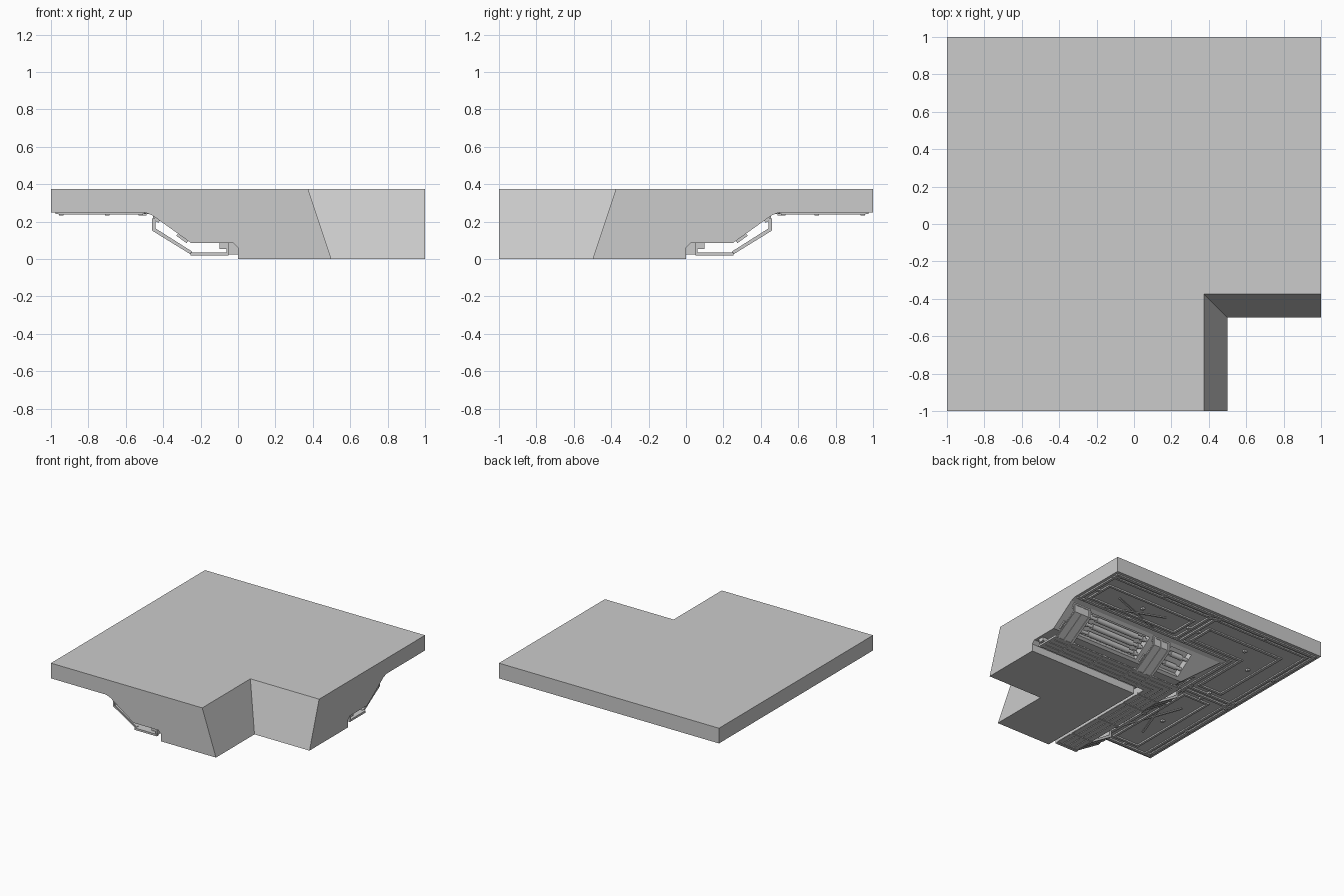
import bpy, bmesh, math
from mathutils import Vector, Matrix

if "Cube" in bpy.data.objects:
    bpy.data.objects.remove(bpy.data.objects["Cube"])

# An arm runs along x at distance w (= y); its twin is mirrored over the diagonal: (x, y) -> (-y, -x)
MIRROR = Matrix(((0, -1, 0, 0), (-1, 0, 0, 0), (0, 0, 1, 0), (0, 0, 0, 1)))


def finish(name, bm, smooth=False):
    bmesh.ops.recalc_face_normals(bm, faces=bm.faces)
    me = bpy.data.meshes.new(name)
    bm.to_mesh(me)
    bm.free()
    ob = bpy.data.objects.new(name, me)
    bpy.context.collection.objects.link(ob)
    if smooth:
        bpy.ops.object.select_all(action='DESELECT')
        ob.select_set(True)
        bpy.context.view_layer.objects.active = ob
        bpy.ops.object.shade_smooth_by_angle(angle=math.radians(40))
    return ob


def loft(bm, rings):
    vs = [[bm.verts.new(p) for p in r] for r in rings]
    n = len(vs[0])
    for a, b in zip(vs, vs[1:]):
        for i in range(n):
            bm.faces.new((a[i], a[(i + 1) % n], b[(i + 1) % n], b[i]))
    bm.faces.new(vs[0])
    bm.faces.new(vs[-1])


def sweep(bm, prof, end=1.0):
    """Mitred sweep of a (w, z) profile around both arms."""
    loft(bm, [[(end, w, z) for w, z in prof],
              [(-w, w, z) for w, z in prof],
              [(-w, -end, z) for w, z in prof]])


def prism(bm, prof, s0, s1):
    """Straight extrusion of a (w, z) profile, on both arms."""
    rings = [[Vector((s, w, z)) for w, z in prof] for s in (s0, s1)]
    loft(bm, rings)
    loft(bm, [[MIRROR @ p for p in r] for r in rings])


def rect(w0, w1, z0, z1):
    return [(w0, z0), (w1, z0), (w1, z1), (w0, z1)]


def bar(bm, p, q, width, z0=0.238, z1=0.252):
    """Flat strip between plan points p and q, on both arms."""
    p, q = Vector(p), Vector(q)
    d = (q - p).normalized()
    n = Vector((-d.y, d.x)) * width / 2
    cs = [p + n, q + n, q - n, p - n]
    rings = [[Vector((c.x, c.y, z)) for c in cs] for z in (z0, z1)]
    loft(bm, rings)
    loft(bm, [[MIRROR @ v for v in r] for r in rings])


def cylinder(bm, s0, s1, w, z, r):
    prism(bm, [(w + r * math.cos(k * math.tau / 16), z + r * math.sin(k * math.tau / 16))
               for k in range(16)], s0, s1)


# Direction down the slope and its outward normal in (w, z)
A, B = Vector((0.46, 0.235)), Vector((0.25, 0.085))
DOWN = (B - A).normalized()
OUT = Vector((-DOWN.y, DOWN.x))
if OUT.y > 0:
    OUT = -OUT


def slope(t, off):
    p = A.lerp(B, t) + OUT * off
    return (p.x, p.y)


def slope_rect(t0, t1, d0, d1):
    return [slope(t0, d0), slope(t1, d0), slope(t1, d1), slope(t0, d1)]


# Corner panel body
bm = bmesh.new()
sweep(bm, [(1, 0.375), (1, 0.25), (0.5, 0.25), (0.46, 0.235), (0.25, 0.085),
           (0.025, 0.085), (0, 0.06), (0, 0), (-0.5, 0), (-0.375, 0.375)])
body = finish("corner_body", bm)

# Recesses for the pipes, cut into the slope
bm = bmesh.new()
for s0, s1 in ((0.21, 0.79), (-0.2, 0.0)):
    prism(bm, slope_rect(0.12, 0.9, 0.03, -0.055), s0, s1)
cutter = finish("recess_cutter", bm)
cutter.hide_render = True
mod = body.modifiers.new("recess", 'BOOLEAN')
mod.object = cutter
mod.solver = 'EXACT'
dg = bpy.context.evaluated_depsgraph_get()
mesh = bpy.data.meshes.new_from_object(body.evaluated_get(dg))
body.modifiers.clear()
body.data = mesh
bpy.data.objects.remove(cutter)

# Trim strips and panel frames under the slab
bm = bmesh.new()
for w0, w1 in ((0.95, 0.975), (0.91, 0.93), (0.5, 0.525)):
    sweep(bm, rect(w0, w1, 0.24, 0.252), 0.98)
for x in (0.965, 0.025, -0.025):
    bar(bm, (x, 0.51), (x, 0.96), 0.022)
for w in (0.57, 0.80):
    bar(bm, (0.08, w), (0.92, w), 0.02)
for x in (0.09, 0.91):
    bar(bm, (x, 0.57), (x, 0.80), 0.02)
finish("panel_trim", bm)

# Corner panel frame
bm = bmesh.new()
for w in (0.57, 0.78):
    prof = rect(w - 0.012, w + 0.012, 0.24, 0.252)
    sweep(bm, prof, -0.08)
bar(bm, (-0.09, 0.57), (-0.09, 0.78), 0.022)
finish("corner_frame", bm)

# Diagonal braces
bm = bmesh.new()
bar(bm, (0.73, 0.70), (0.2, 0.5), 0.016, 0.244)
bar(bm, (0.27, 0.70), (0.8, 0.5), 0.016, 0.244)
finish("diagonal_braces", bm)

# Fastener blocks on the trim
bm = bmesh.new()
for x in (0.94, 0.5, 0.05, -0.05, -0.5):
    for w in (0.945, 0.70, 0.52):
        if x > -0.4 or w > 0.6:
            bar(bm, (x - 0.012, w), (x + 0.012, w), 0.024, 0.234)
finish("fasteners", bm)

# Guard tray: slats, lip and channel running round the corner
bm = bmesh.new()
for i in range(4):
    w = 0.055 + i * 0.05
    sweep(bm, rect(w, w + 0.043, 0.024, 0.034), 0.98)
sweep(bm, rect(0.06, 0.25, 0.030, 0.036), 0.98)
sweep(bm, rect(0.052, 0.062, 0.026, 0.086), 0.98)
sweep(bm, rect(0.062, 0.10, 0.055, 0.087), 0.98)
finish("guard_tray", bm)

# Clamps across the tray
bm = bmesh.new()
for x in (0.97, 0.8, 0.5, 0.2, 0.03):
    prism(bm, rect(0.05, 0.255, 0.020, 0.036), x - 0.012, x + 0.012)
finish("tray_clamps", bm)

# Bracket straps rising from the tray to the slab
strap = [(0.245, 0.024), (0.455, 0.155), (0.455, 0.235), (0.443, 0.235), (0.443, 0.162), (0.245, 0.036)]
rim = [(0.245, 0.020), (0.459, 0.152), (0.459, 0.215), (0.441, 0.215), (0.441, 0.164), (0.245, 0.040)]
bm = bmesh.new()
for x0, x1 in ((0.81, 0.97), (0.03, 0.19)):
    prism(bm, strap, x0, x1)
    for x in (x0, x1 - 0.025, (x0 + x1) / 2 - 0.01):
        prism(bm, rim, x, x + 0.02)
finish("bracket_straps", bm)

# Mounting pads on the slope behind the brackets
bm = bmesh.new()
for x0, x1 in ((0.82, 0.96), (0.04, 0.18)):
    prism(bm, slope_rect(0.66, 0.92, -0.01, 0.014), x0, x1)
    prism(bm, slope_rect(0.05, 0.2, -0.01, 0.014), x0, x1)
finish("slope_pads", bm)

# Pipes with thicker sleeves, lying in the recesses
bm = bmesh.new()
for t in (0.27, 0.52, 0.77):
    w, z = slope(t, -0.022)
    cylinder(bm, 0.20, 0.80, w, z, 0.014)
    cylinder(bm, 0.30, 0.70, w, z, 0.022)
    for x in (0.23, 0.75):
        cylinder(bm, x, x + 0.025, w, z, 0.022)
for t in (0.35, 0.68):
    w, z = slope(t, -0.022)
    cylinder(bm, -0.205, 0.005, w, z, 0.014)
    cylinder(bm, -0.15, -0.04, w, z, 0.022)
finish("pipes", bm, True)
